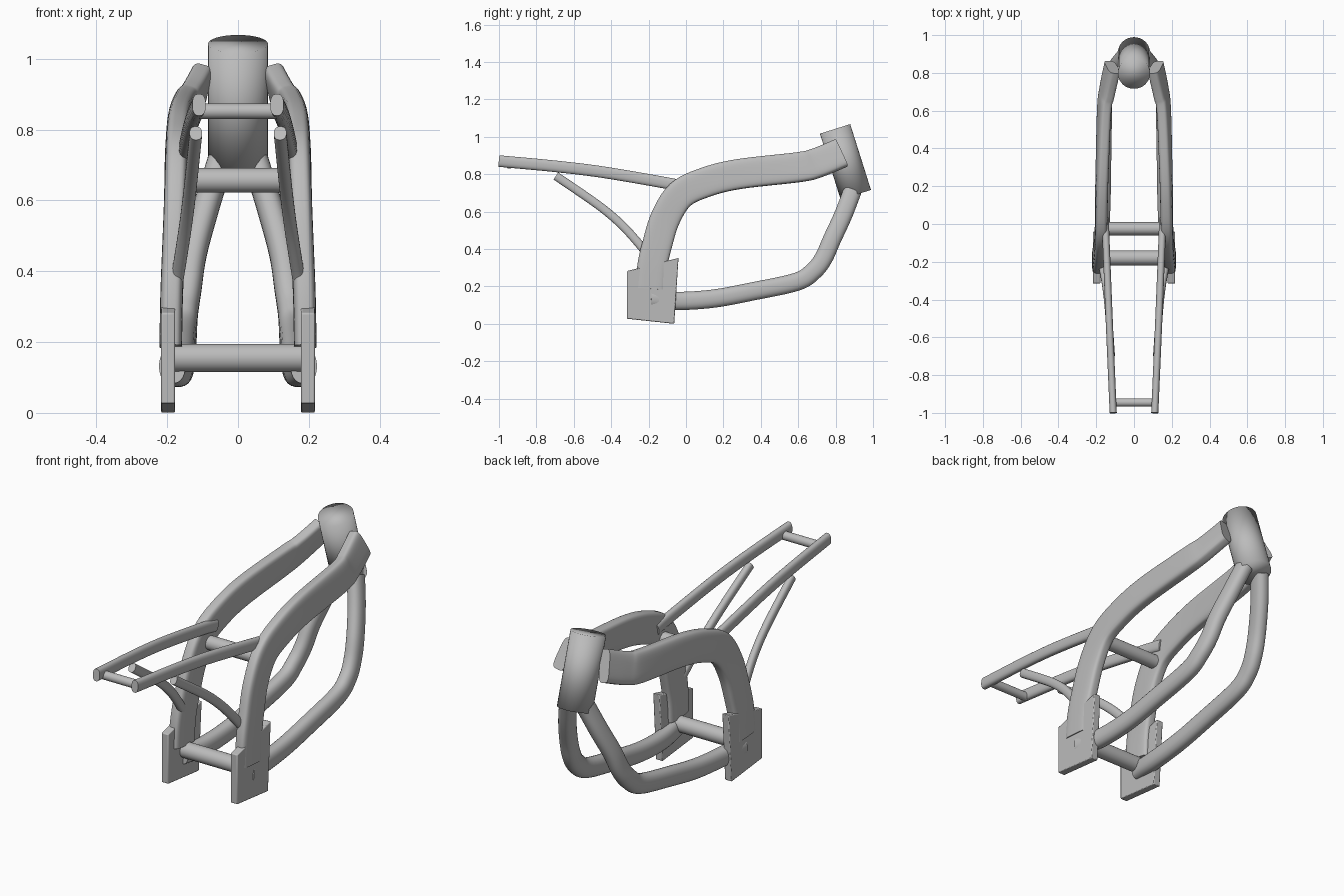
import bpy, bmesh, math
from mathutils import Vector

if "Cube" in bpy.data.objects:
    bpy.data.objects.remove(bpy.data.objects["Cube"], do_unlink=True)

metal = bpy.data.materials.new("grey_metal")
metal.use_nodes = True
GREY = (0.5, 0.5, 0.5, 1)
metal.diffuse_color = GREY
metal.node_tree.nodes["Principled BSDF"].inputs["Base Color"].default_value = GREY


def finish(name, bm, mirror=False, angle=40):
    """Turn a bmesh into a smooth-shaded object, optionally mirrored in x."""
    bmesh.ops.recalc_face_normals(bm, faces=bm.faces)
    mesh = bpy.data.meshes.new(name)
    bm.to_mesh(mesh)
    bm.free()
    mesh.materials.append(metal)
    mesh.shade_smooth()
    mesh.set_sharp_from_angle(angle=math.radians(angle))
    obj = bpy.data.objects.new(name, mesh)
    bpy.context.collection.objects.link(obj)
    if mirror:
        obj.modifiers.new("mirror", "MIRROR").use_axis[0] = True
    return obj


def smooth_path(points, steps=6):
    """Catmull-Rom interpolation of points of any size."""
    p = [Vector(q) for q in points]
    p = [2 * p[0] - p[1]] + p + [2 * p[-1] - p[-2]]
    out = []
    for a, b, c, d in zip(p, p[1:], p[2:], p[3:]):
        for i in range(steps):
            t = i / steps
            out.append(0.5 * (2 * b + (c - a) * t + (2 * a - 5 * b + 4 * c - d) * t * t
                              + (3 * b - a - 3 * c + d) * t ** 3))
    return out + [p[-2]]


def sweep(name, points, half_w, half_h, power=1.0, sides=24):
    """Sweep a superellipse along (x, y, z, lean) points, mirrored."""
    path = smooth_path(points)
    bm = bmesh.new()
    rings = []
    for i, q in enumerate(path):
        tangent = (path[min(i + 1, len(path) - 1)] - path[max(i - 1, 0)]).to_3d().normalized()
        side = Vector((1, 0, 0))
        side = (side - tangent * side.dot(tangent)).normalized()
        up = tangent.cross(side)
        lean = q[3]
        side, up = (side * math.cos(lean) + up * math.sin(lean),
                    up * math.cos(lean) - side * math.sin(lean))
        ring = []
        for k in range(sides):
            a = math.tau * (k + 0.5) / sides
            c, s = math.cos(a), math.sin(a)
            u = half_w * math.copysign(abs(c) ** power, c)
            v = half_h * math.copysign(abs(s) ** power, s)
            ring.append(bm.verts.new(q.to_3d() + side * u + up * v))
        rings.append(ring)
    for r, n in zip(rings, rings[1:]):
        for k in range(sides):
            j = (k + 1) % sides
            bm.faces.new((r[k], r[j], n[j], n[k]))
    bm.faces.new(rings[0])
    bm.faces.new(rings[-1])
    return finish(name, bm, mirror=True)


def cylinder(name, start, end, radius, sides=32, angle=40):
    bm = bmesh.new()
    bmesh.ops.create_cone(bm, cap_ends=True, segments=sides, radius1=radius,
                          radius2=radius, depth=1)
    a, b = Vector(start), Vector(end)
    axis = b - a
    for v in bm.verts:
        v.co.z *= axis.length
    turn = axis.to_track_quat("Z", "Y")
    for v in bm.verts:
        v.co = turn @ v.co + (a + b) / 2
    return finish(name, bm, angle=angle)


# Steering head, with softly shaded ends
cylinder("steering_head", (0, 0.908, 0.69), (0, 0.797, 1.042), 0.085, angle=180)

# Main beams: tall rounded bars from the head back and down
sweep("main_beam", [
    (0.115, 0.83, 0.913, 0.22), (0.143, 0.7, 0.86, 0.2), (0.158, 0.6, 0.837, 0.15),
    (0.169, 0.28, 0.8, 0.08), (0.173, 0.1, 0.755, 0.05), (0.175, -0.03, 0.69, 0.03),
    (0.178, -0.11, 0.565, 0), (0.184, -0.155, 0.42, 0), (0.188, -0.18, 0.31, 0),
    (0.19, -0.19, 0.187, 0)], 0.032, 0.08, power=0.5, sides=32)

# Down tubes: from under the head, around and back to the pivot plates
sweep("down_tube", [
    (0.05, 0.89, 0.71, 0), (0.09, 0.84, 0.58, 0), (0.125, 0.78, 0.45, 0),
    (0.14, 0.735, 0.35, 0), (0.15, 0.68, 0.28, 0), (0.153, 0.59, 0.224, 0),
    (0.157, 0.35, 0.172, 0), (0.16, 0.15, 0.135, 0), (0.168, -0.04, 0.122, 0),
    (0.186, -0.19, 0.132, 0)], 0.037, 0.049, power=0.85)

# Seat rails and their struts
sweep("seat_rail", [
    (0.11, -1, 0.87, 0), (0.123, -0.7, 0.842, 0), (0.134, -0.44, 0.81, 0),
    (0.148, -0.09, 0.75, 0), (0.152, 0.03, 0.725, 0)], 0.019, 0.031, power=0.8)
sweep("seat_strut", [
    (0.119, -0.695, 0.79, 0), (0.135, -0.47, 0.635, 0), (0.148, -0.345, 0.53, 0),
    (0.165, -0.245, 0.42, 0), (0.175, -0.2, 0.36, 0)], 0.018, 0.023, power=0.85)

# Cross tubes joining the two sides
for name, y, z, half, radius in (("upper_cross_tube", -0.025, 0.657, 0.17, 0.035),
                                 ("lower_cross_tube", -0.18, 0.155, 0.19, 0.04),
                                 ("tail_cross_tube", -0.945, 0.852, 0.11, 0.022)):
    cylinder(name, (-half, y, z), (half, y, z), radius)

# Pivot plates: slanted slabs around the lower beam ends
bm = bmesh.new()
outline = [(-0.315, 0.03), (-0.063, 0.003), (-0.04, 0.355), (-0.315, 0.285)]
face = bm.faces.new([bm.verts.new((0.178, y, z)) for y, z in outline])
slab = bmesh.ops.extrude_face_region(bm, geom=[face])
for v in slab["geom"]:
    if isinstance(v, bmesh.types.BMVert):
        v.co.x += 0.039
low = min(v.co.z for v in bm.verts)
for v in bm.verts:
    v.co.z -= low
plate = finish("pivot_plate", bm, mirror=True, angle=30)
bevel = plate.modifiers.new("bevel", "BEVEL")
bevel.width = 0.004
bevel.segments = 2
